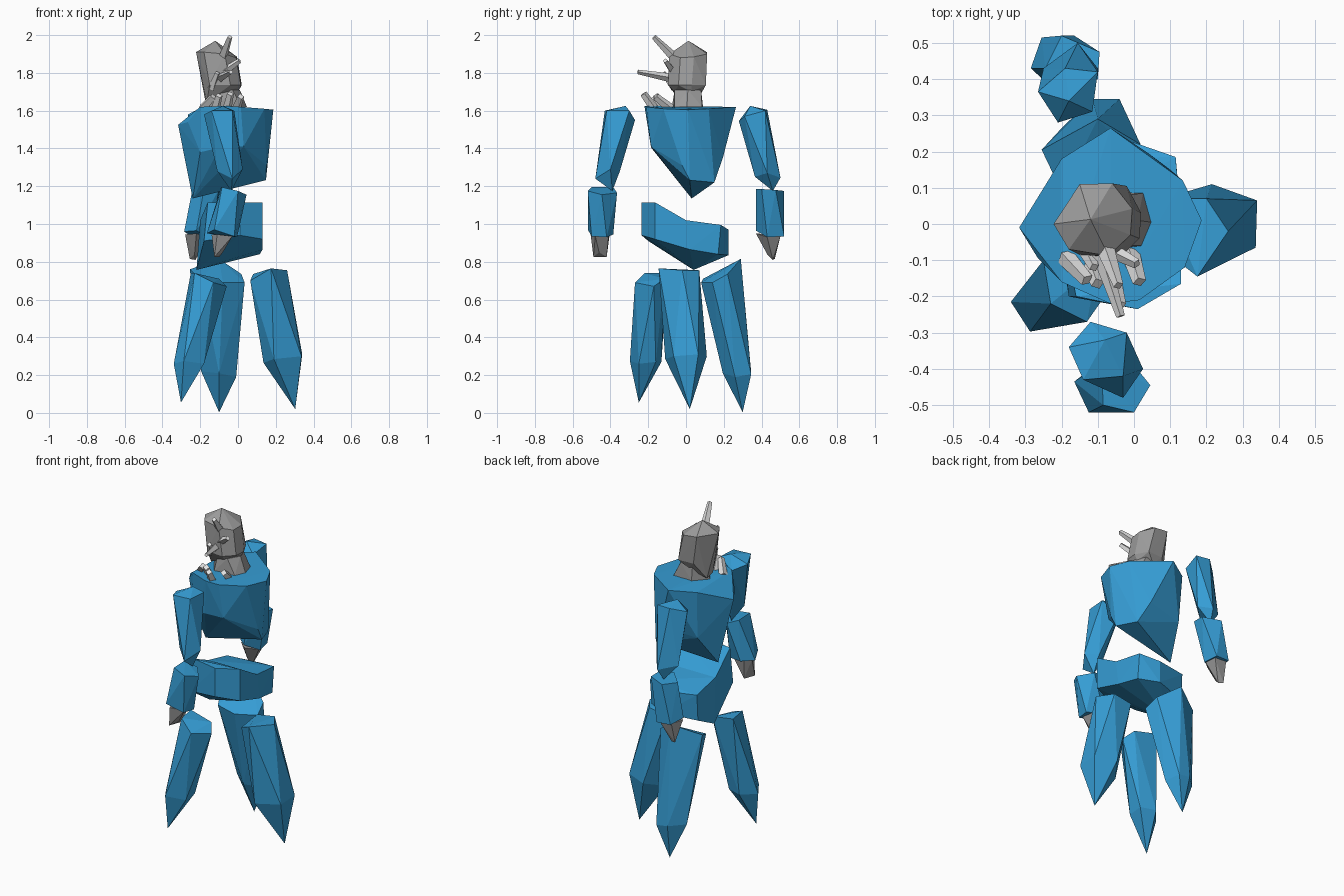
import bpy, bmesh
from mathutils import Vector


def material(name, rgb):
    m = bpy.data.materials.new(name)
    m.diffuse_color = (*rgb, 1)
    return m


BLUE = material("ice blue", (0.036, 0.335, 0.66))
GREY = material("stone grey", (0.33, 0.33, 0.33))
PALE = material("pale grey", (0.78, 0.78, 0.78))


def finish(name, bm, mat):
    bmesh.ops.recalc_face_normals(bm, faces=bm.faces)
    me = bpy.data.meshes.new(name)
    bm.to_mesh(me)
    bm.free()
    me.materials.append(mat)
    ob = bpy.data.objects.new(name, me)
    bpy.context.collection.objects.link(ob)
    return ob


def rock(name, mat, *groups):
    """Faceted chunk: one convex hull for each group of corner points."""
    bm = bmesh.new()
    for pts in groups:
        verts = [bm.verts.new(p) for p in pts]
        res = bmesh.ops.convex_hull(bm, input=verts)
        loose = [v for v in res["geom_interior"] + res["geom_unused"]
                 if isinstance(v, bmesh.types.BMVert) and not v.link_faces]
        bmesh.ops.delete(bm, geom=list(set(loose)), context="VERTS")
    return finish(name, bm, mat)


def spike(name, base, tip, r1, r2):
    """Four-sided tapered shard."""
    base, tip = Vector(base), Vector(tip)
    d = tip - base
    bm = bmesh.new()
    bmesh.ops.create_cone(bm, cap_ends=True, segments=4, radius1=r1, radius2=r2, depth=d.length)
    bm.transform(d.to_track_quat("Z", "Y").to_matrix().to_4x4())
    bmesh.ops.translate(bm, verts=bm.verts, vec=(base + tip) / 2)
    return finish(name, bm, PALE)


# Head (hangs lower on its left side) and neck
rock("head", GREY, [
    (-.12, .013, 1.97),
    (-.222, 0, 1.91), (-.15, .11, 1.91), (-.06, .112, 1.90), (-.005, .042, 1.885),
    (-.01, -.03, 1.88), (-.07, -.088, 1.90), (-.18, -.07, 1.91),
    (-.12, .10, 1.735), (-.02, .105, 1.735), (.02, .03, 1.735),
    (.015, -.04, 1.735), (-.04, -.095, 1.735), (-.15, -.085, 1.735),
    (-.17, .04, 1.635), (-.165, -.025, 1.645), (-.07, .08, 1.69), (0, .03, 1.70), (-.05, -.06, 1.70)])
rock("neck", GREY, [
    (-.14, .01, 1.71), (-.10, .08, 1.71), (-.02, .08, 1.71), (.01, .01, 1.71),
    (-.03, -.06, 1.71), (-.10, -.055, 1.71),
    (-.17, .01, 1.62), (-.10, .09, 1.62), (.025, .085, 1.62), (.047, .005, 1.62),
    (.02, -.06, 1.62), (-.11, -.075, 1.62)])

# Face shards and collar shards
for i, (a, b, r1, r2) in enumerate([
        ((-.085, -.05, 1.87), (-.043, -.17, 1.99), .027, .014),
        ((-.10, -.06, 1.77), (-.037, -.255, 1.805), .025, .012),
        ((-.07, -.07, 1.81), (.008, -.11, 1.865), .022, .014),
        ((-.14, -.06, 1.72), (-.11, -.12, 1.80), .022, .014)]):
    spike(f"face_shard_{i + 1}", a, b, r1, r2)
for i, (a, b) in enumerate([
        ((-.19, -.09, 1.61), (-.13, -.155, 1.675)), ((-.12, -.11, 1.61), (-.10, -.165, 1.68)),
        ((-.06, -.16, 1.60), (-.04, -.225, 1.69)), ((-.01, -.08, 1.61), (.015, -.16, 1.675))]):
    spike(f"collar_shard_{i + 1}", a, b, .026, .019)

# Torso
rock("chest", BLUE, [
    (-.20, -.16, 1.62), (-.065, -.22, 1.625), (.015, -.21, 1.62), (.14, -.12, 1.61),
    (.187, .01, 1.605), (.135, .12, 1.61), (.015, .20, 1.615), (-.065, .265, 1.62),
    (-.20, .18, 1.61), (-.317, -.01, 1.525), (-.265, -.095, 1.54),
    (.03, -.185, 1.41), (-.095, -.185, 1.405), (-.20, -.14, 1.38), (.15, -.02, 1.31),
    (.148, .02, 1.232), (.10, .15, 1.22), (.04, .195, 1.35), (-.24, .03, 1.135), (-.19, .16, 1.32)])

# Pelvis: bent slab made of a raised front wedge and a lower back wedge
bend = [(.13, 0, 1.02), (-.20, 0, 1.02), (.13, .02, .865), (-.22, .04, .757)]
rock("pelvis", BLUE,
     [(.01, -.235, 1.115), (.13, -.165, 1.115), (-.16, -.20, 1.115),
      (.01, -.235, .94), (.13, -.165, .92), (-.18, -.20, .91)] + bend,
     [(.115, .185, .995), (.0, .225, .97), (-.20, .18, .98),
      (.115, .17, .84), (.0, .225, .835), (-.20, .17, .82)] + bend)

# Three pointed legs: upper ring, knee ring, tip
rock("right_leg", BLUE, [
    (.175, -.145, .765), (.26, -.02, .755), (.20, .07, .755), (.08, .07, .735), (.065, -.06, .70),
    (.34, .065, .31), (.336, -.065, .30), (.215, .11, .30), (.19, -.11, .285), (.135, 0, .265),
    (.303, .02, .02)])
rock("left_front_leg", BLUE, [
    (-.25, -.10, .74), (-.23, -.22, .74), (-.13, -.27, .69), (-.06, -.17, .67), (-.10, -.115, .71),
    (-.34, -.215, .26), (-.287, -.297, .275), (-.18, -.25, .26), (-.18, -.16, .27), (-.27, -.13, .27),
    (-.302, -.25, .055)])
rock("left_back_leg", BLUE, [
    (-.10, .29, .815), (-.255, .205, .76), (.018, .22, .735), (.035, .14, .69), (-.20, .09, .71),
    (-.08, .08, .69),
    (-.195, .27, .22), (-.115, .345, .215), (-.04, .345, .205), (-.01, .26, .19), (-.10, .195, .21),
    (-.10, .30, .003)])

# Front arm
rock("front_upper_arm", BLUE, [
    (-.18, -.34, 1.58), (-.14, -.43, 1.60), (-.03, -.42, 1.60), (-.02, -.30, 1.60),
    (-.12, -.27, 1.55), (-.08, -.32, 1.625),
    (-.11, -.41, 1.28), (-.03, -.48, 1.24), (.025, -.40, 1.29), (-.04, -.35, 1.28),
    (-.035, -.39, 1.175)])
rock("front_forearm", BLUE, [
    (-.085, -.50, 1.195), (.0, -.52, 1.175), (.045, -.445, 1.155), (-.02, -.365, 1.165), (-.09, -.385, 1.195),
    (-.165, -.435, .95), (-.125, -.52, .97), (-.02, -.50, .935), (-.005, -.42, .93), (-.10, -.385, .945)])
rock("front_hand", GREY, [
    (-.14, -.44, .945), (-.11, -.505, .945), (-.03, -.48, .935), (-.04, -.41, .935), (-.11, -.405, .94),
    (-.125, -.49, .825), (-.10, -.42, .825), (-.08, -.46, .85)])

# Back arm
rock("back_upper_arm", BLUE, [
    (-.265, .365, 1.58), (-.19, .43, 1.605), (-.10, .42, 1.60), (-.115, .31, 1.57),
    (-.21, .28, 1.545), (-.18, .34, 1.625),
    (-.25, .43, 1.27), (-.155, .50, 1.245), (-.10, .43, 1.27), (-.17, .365, 1.25),
    (-.17, .46, 1.175)])
rock("back_forearm", BLUE, [
    (-.245, .43, 1.165), (-.20, .52, 1.175), (-.095, .475, 1.18), (-.10, .40, 1.185), (-.18, .37, 1.185),
    (-.285, .43, .96), (-.255, .515, .94), (-.165, .52, .935), (-.15, .43, .93), (-.22, .37, .965)])
rock("back_hand", GREY, [
    (-.28, .43, .945), (-.25, .50, .94), (-.17, .50, .935), (-.16, .43, .93), (-.22, .37, .95),
    (-.255, .47, .815), (-.225, .46, .81), (-.23, .43, .84)])
